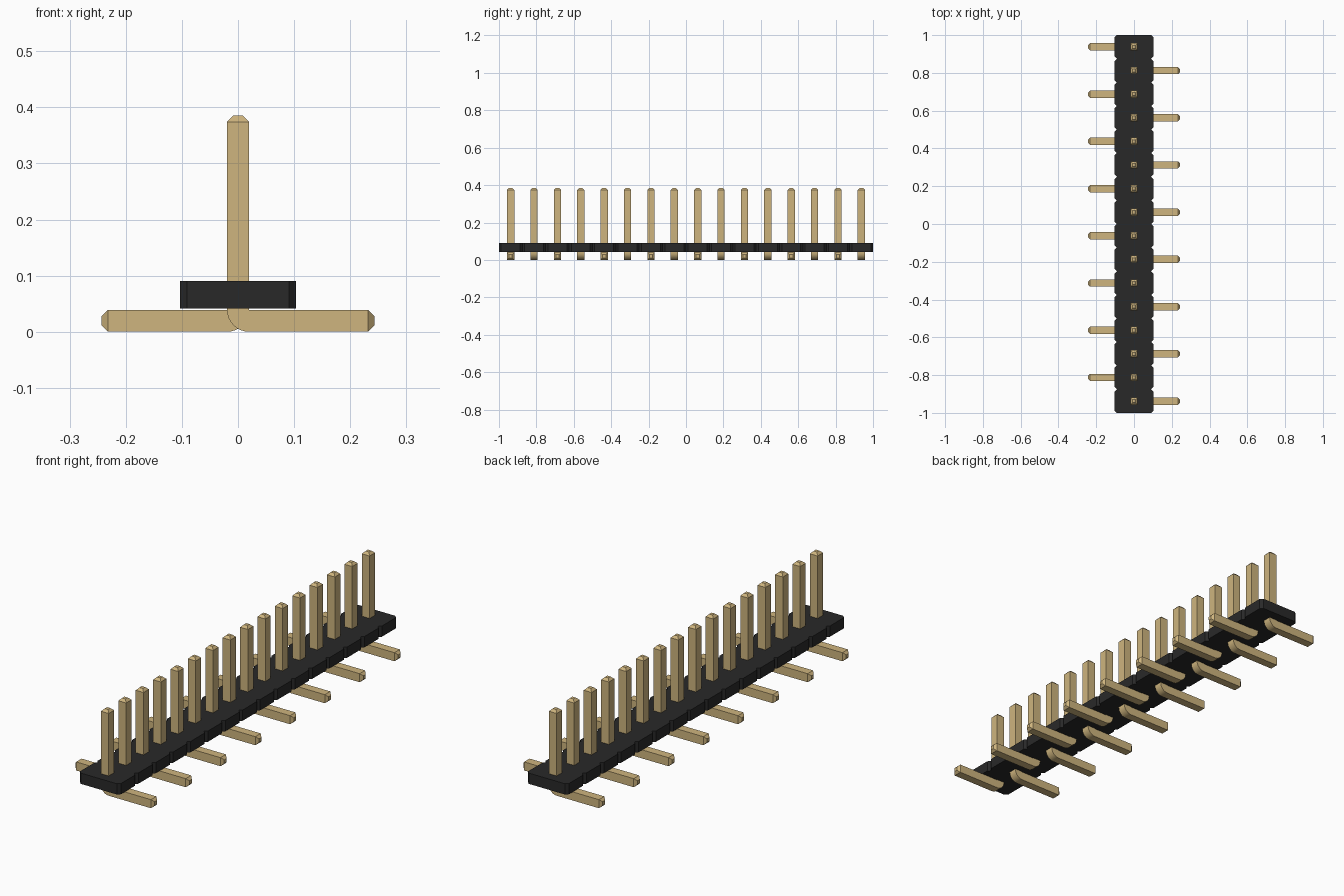
import bpy, bmesh, math

cube = bpy.data.objects.get("Cube")
if cube:
    bpy.data.objects.remove(cube, do_unlink=True)

COUNT, PITCH = 16, 0.125
W = 0.0195                      # half the pin thickness
BASE, TOP = 0.041, 0.09         # housing bottom and top
HALF, CUT = 0.103, 0.012        # housing half width and corner chamfer
PIN_TOP, FOOT_END, TIP = 0.385, 0.243, 0.011


def material(name, color, rough):
    m = bpy.data.materials.new(name)
    m.use_nodes = True
    m.diffuse_color = color
    bsdf = m.node_tree.nodes["Principled BSDF"]
    bsdf.inputs["Base Color"].default_value = color
    bsdf.inputs["Roughness"].default_value = rough
    return m


black = material("black plastic", (0.022, 0.022, 0.022, 1), 0.6)
gold = material("gold metal", (0.62, 0.46, 0.21, 1), 0.5)


def finish(bm, name, mat):
    bmesh.ops.recalc_face_normals(bm, faces=bm.faces)
    me = bpy.data.meshes.new(name)
    bm.to_mesh(me)
    bm.free()
    me.materials.append(mat)
    ob = bpy.data.objects.new(name, me)
    bpy.context.collection.objects.link(ob)
    return ob


# Housing: one strip outline with a V notch at every joint
side = []
for i in range(COUNT):
    y0 = -1 + i * PITCH
    y1 = y0 + PITCH
    side += [(HALF - CUT, y0), (HALF, y0 + CUT), (HALF, y1 - CUT)]
side.append((HALF - CUT, 1))
bm = bmesh.new()
rows = []
for x, y in side:
    rows.append([bm.verts.new((sx * x, y, z))
                 for sx, z in ((-1, BASE), (1, BASE), (1, TOP), (-1, TOP))])
for a, b in zip(rows, rows[1:]):
    for k in range(4):
        bm.faces.new((a[k], a[(k + 1) % 4], b[(k + 1) % 4], b[k]))
bm.faces.new(rows[0])
bm.faces.new(rows[-1])
finish(bm, "housing", black)


# Pin cross-sections: outer point, inner point, half depth
t = W - TIP
sections = [((-t, PIN_TOP), (t, PIN_TOP), t),
            ((-W, PIN_TOP - TIP), (W, PIN_TOP - TIP), W)]
for s in range(9):
    a = math.pi / 2 * s / 8
    sections.append(((W - 2 * W * math.cos(a), 2 * W - 2 * W * math.sin(a)),
                     (W, 2 * W), W))
sections += [((FOOT_END - TIP, 0), (FOOT_END - TIP, 2 * W), W),
             ((FOOT_END, TIP), (FOOT_END, 2 * W - TIP), t)]


def pin_mesh(name, sign):
    bm = bmesh.new()
    rings = []
    for (ox, oz), (ix, iz), d in sections:
        rings.append([bm.verts.new((sign * x, y, z)) for x, y, z in
                      ((ox, -d, oz), (ix, -d, iz), (ix, d, iz), (ox, d, oz))])
    for a, b in zip(rings, rings[1:]):
        for k in range(4):
            bm.faces.new((a[k], a[(k + 1) % 4], b[(k + 1) % 4], b[k]))
    bm.faces.new(rings[0])
    bm.faces.new(rings[-1])
    # the inner corner of the bend is a single sharp edge
    bmesh.ops.remove_doubles(bm, verts=bm.verts, dist=1e-5)
    ob = finish(bm, name, gold)
    bpy.ops.object.select_all(action='DESELECT')
    ob.select_set(True)
    bpy.context.view_layer.objects.active = ob
    bpy.ops.object.shade_smooth_by_angle(angle=math.radians(25))
    return ob


# Pins: feet alternate between the two sides
masters = [pin_mesh("pin_left_1", 1), pin_mesh("pin_right_1", -1)]
for i in range(COUNT):
    if i < 2:
        ob = masters[i]
    else:
        ob = masters[i % 2].copy()
        ob.name = f"pin_{('left', 'right')[i % 2]}_{i // 2 + 1}"
        bpy.context.collection.objects.link(ob)
    ob.location.y = -1 + (i + 0.5) * PITCH
